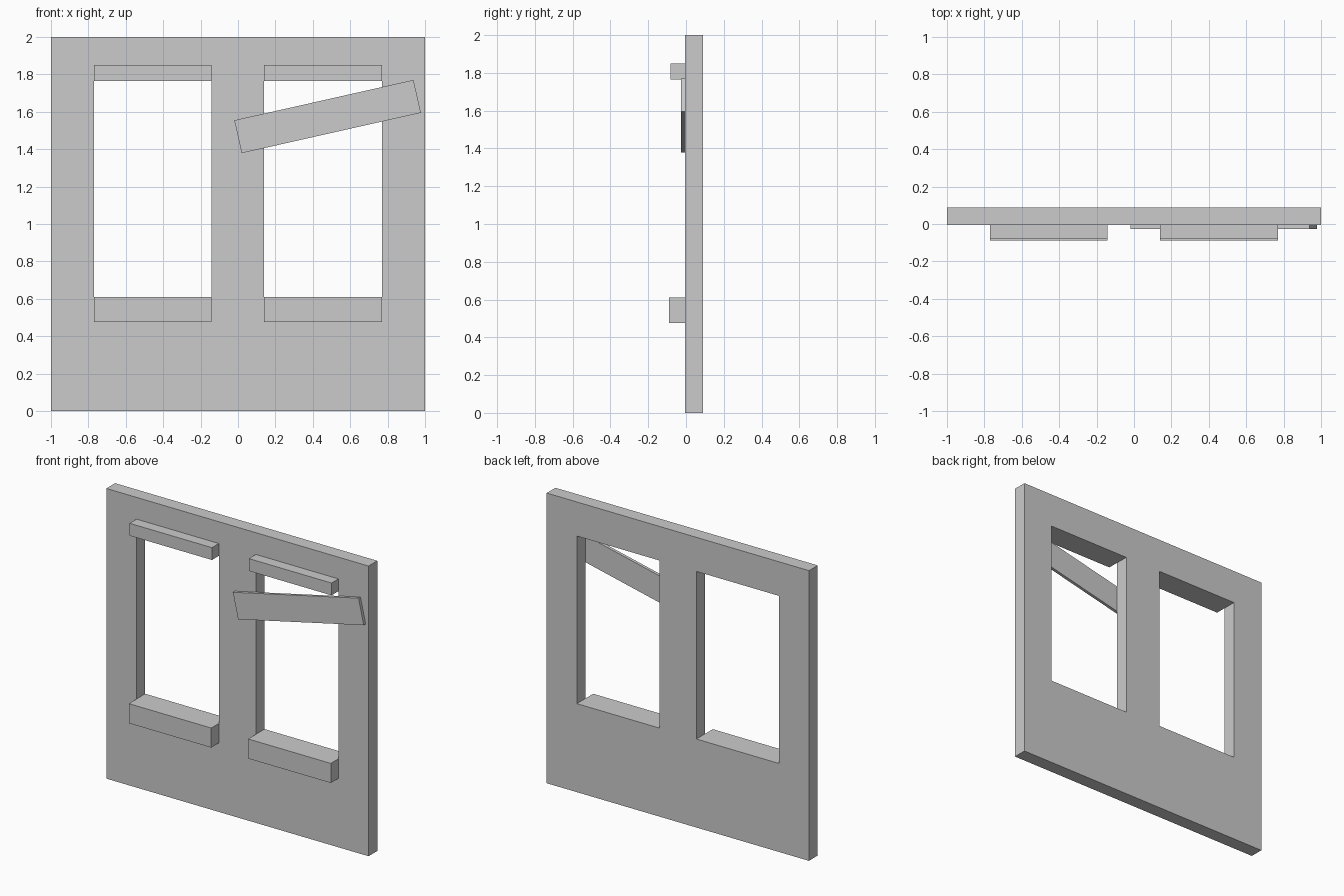
import bpy
from math import radians

if "Cube" in bpy.data.objects:
    bpy.data.objects.remove(bpy.data.objects["Cube"])

FRONT, BACK = -0.006, 0.089          # wall faces in y
OPEN_Z = (0.61, 1.765)               # window opening bottom and top
WINDOWS = {"left": (-0.77, -0.142), "right": (0.14, 0.77)}


def box(name, xs, ys, zs, tilt=0):
    """Box from min/max pairs, optionally rotated in the wall plane."""
    pairs = (xs, ys, zs)
    bpy.ops.mesh.primitive_cube_add(size=1, location=[(a + b) / 2 for a, b in pairs])
    ob = bpy.context.object
    ob.name = name
    ob.scale = [b - a for a, b in pairs]
    bpy.ops.object.transform_apply(location=False, rotation=False, scale=True)
    ob.rotation_euler.y = -radians(tilt)
    return ob


# Wall panel
wall = box("wall", (-1, 1), (FRONT, BACK), (0, 2))

for side, xs in WINDOWS.items():
    # Window opening cut through the wall
    cutter = box("opening_cutter_" + side, xs, (-0.5, 0.5), OPEN_Z)
    mod = wall.modifiers.new("opening_" + side, 'BOOLEAN')
    mod.operation, mod.solver, mod.object = 'DIFFERENCE', 'EXACT', cutter
    bpy.context.view_layer.objects.active = wall
    bpy.ops.object.modifier_apply(modifier=mod.name)
    bpy.data.objects.remove(cutter)

    # Sill below and lintel above the opening
    box("sill_" + side, xs, (-0.089, FRONT), (0.475, OPEN_Z[0]))
    box("lintel_" + side, xs, (-0.081, FRONT), (OPEN_Z[1], 1.85))

# Crooked board nailed across the right window
box("board", (-0.012, 0.970), (-0.027, FRONT), (1.4845, 1.6645), tilt=12.7)
